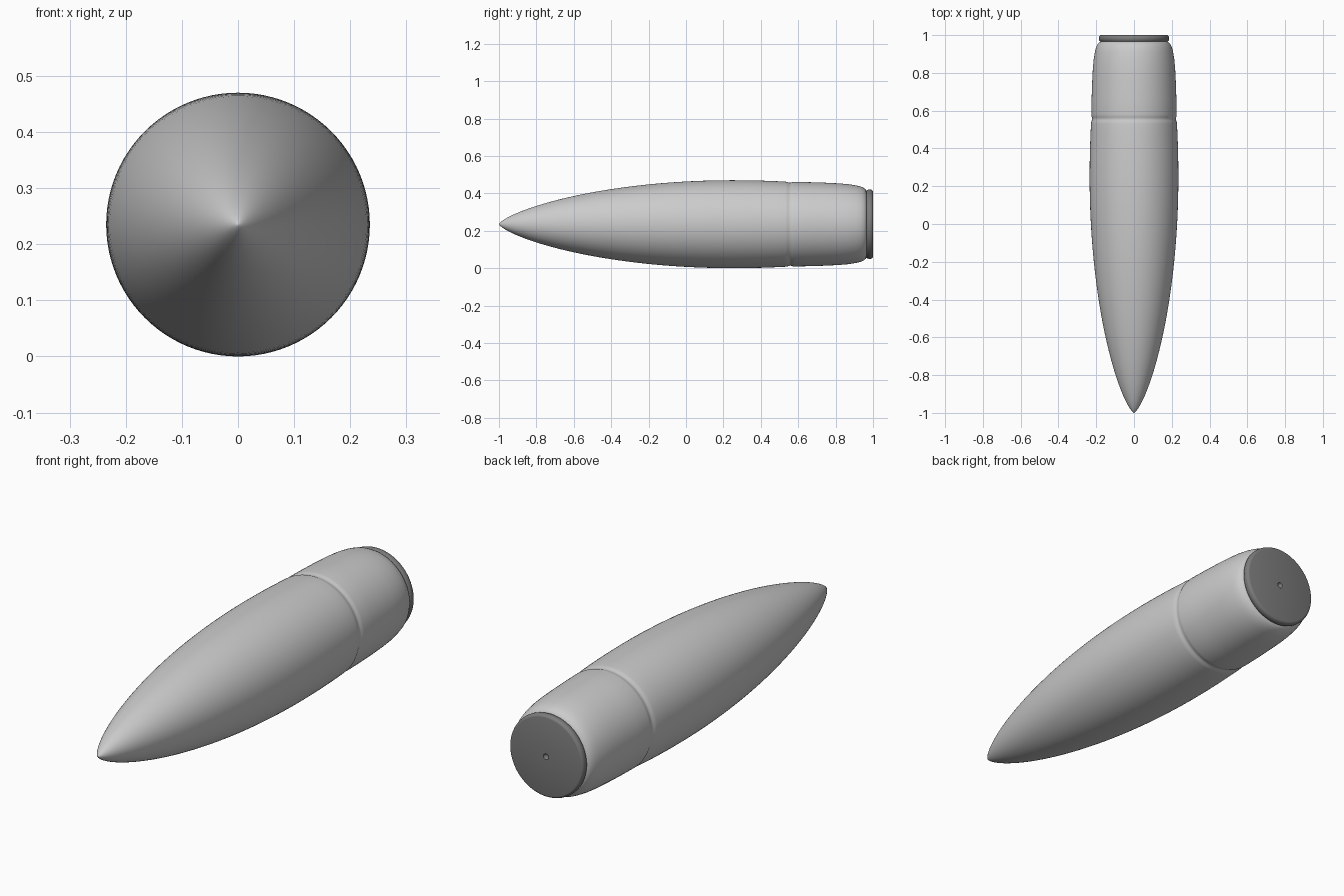
import bpy, bmesh, math

if "Cube" in bpy.data.objects:
    bpy.data.objects.remove(bpy.data.objects["Cube"])

R = 0.235      # largest radius, also the axis height
SEG = 96


def lathe(name, profile, angle=40):
    """Spin (y, radius) points around the long axis."""
    bm = bmesh.new()
    rings = []
    for y, r in profile:
        if r < 1e-6:
            rings.append([bm.verts.new((0, y, R))])
        else:
            rings.append([bm.verts.new((r * math.cos(2 * math.pi * i / SEG), y,
                                        R + r * math.sin(2 * math.pi * i / SEG)))
                          for i in range(SEG)])
    for a, b in zip(rings, rings[1:]):
        for i in range(SEG):
            j = (i + 1) % SEG
            vs = [a[i % len(a)], a[j % len(a)], b[j % len(b)], b[i % len(b)]]
            bm.faces.new(list(dict.fromkeys(vs)))
    bmesh.ops.recalc_face_normals(bm, faces=bm.faces)
    me = bpy.data.meshes.new(name)
    bm.to_mesh(me)
    bm.free()
    ob = bpy.data.objects.new(name, me)
    bpy.context.collection.objects.link(ob)
    bpy.ops.object.select_all(action='DESELECT')
    ob.select_set(True)
    bpy.context.view_layer.objects.active = ob
    bpy.ops.object.shade_smooth_by_angle(angle=math.radians(angle))
    return ob


# Pointed nose curve, widest at y = 0.25
nose = []
for k in range(41):
    u = math.cos(math.pi / 2 * k / 40)
    nose.append((0.25 - 1.25 * u, R * max(0, 1 - u * u) ** 0.72))
nose[0] = (-1.0, 0.0)

# Shoulder, shallow groove and tapered tail
tail = [(0.32, 0.2345), (0.40, 0.233), (0.48, 0.230), (0.53, 0.2275),
        (0.542, 0.226), (0.549, 0.223), (0.556, 0.2215), (0.563, 0.2225),
        (0.570, 0.2250), (0.58, 0.226), (0.66, 0.2245), (0.74, 0.222),
        (0.82, 0.218), (0.87, 0.2135), (0.91, 0.207), (0.935, 0.201),
        (0.952, 0.193), (0.962, 0.184), (0.967, 0.172), (0.968, 0.0)]
lathe("shell_body", nose + tail)

# Dark base disc with rounded rim and small centre dimple
base = [(0.964, 0.0), (0.964, 0.176)]
for k in range(9):
    t = -math.pi / 2 + math.pi * k / 8
    base.append((0.982 + 0.018 * math.sin(t), 0.174 + 0.012 * math.cos(t)))
base += [(1.0, 0.013), (0.994, 0.011), (0.990, 0.006), (0.989, 0.0)]
disc = lathe("base_disc", base, 50)

dark = bpy.data.materials.new("dark_grey")
dark.diffuse_color = (0.2, 0.2, 0.2, 1)
dark.use_nodes = True
dark.node_tree.nodes["Principled BSDF"].inputs["Base Color"].default_value = dark.diffuse_color
disc.data.materials.append(dark)
